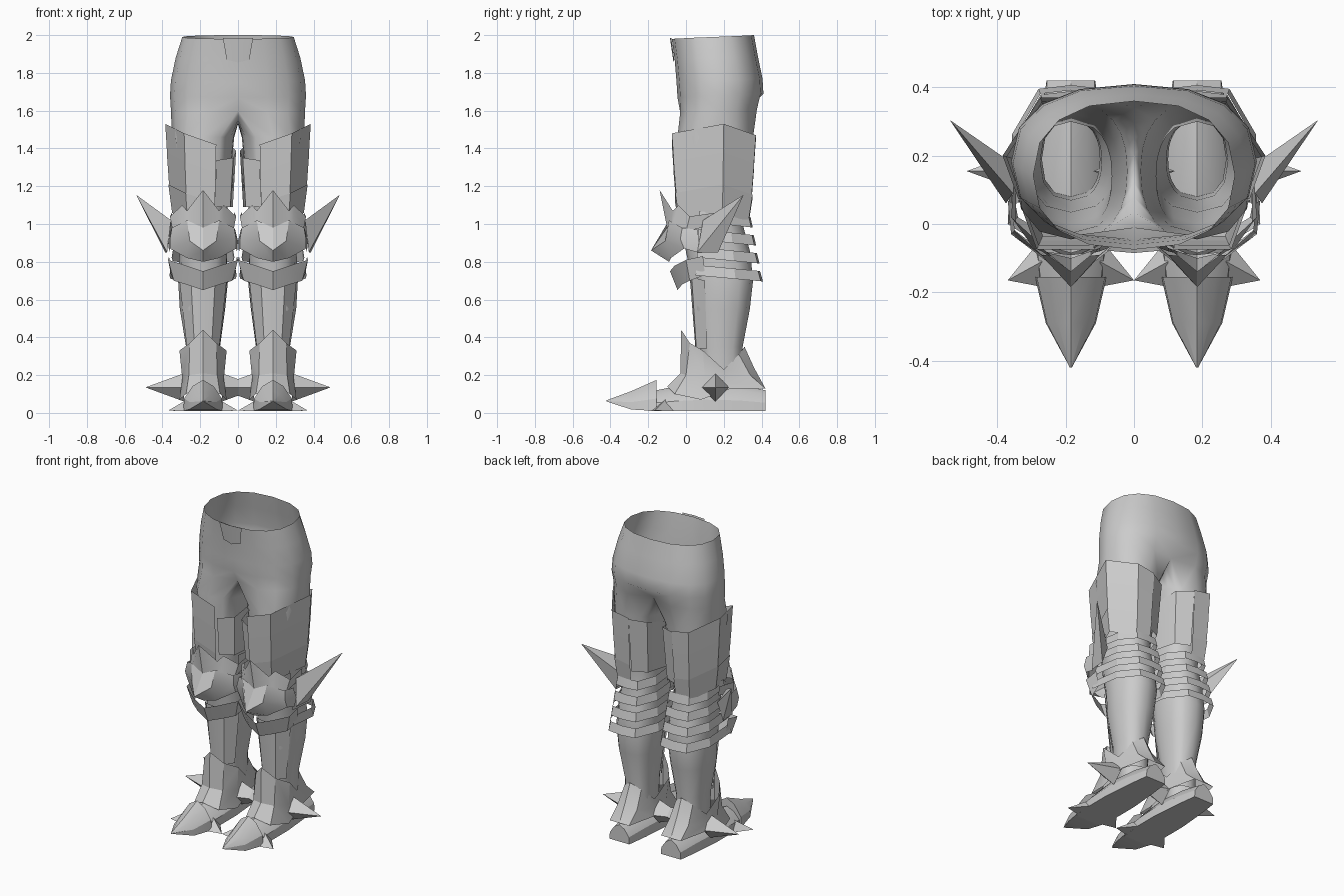
import bpy, bmesh
from math import sin, cos, radians, pi, copysign

default_cube = bpy.data.objects.get("Cube")
if default_cube:
    bpy.data.objects.remove(default_cube, do_unlink=True)

steel = bpy.data.materials.new("plain_grey")
steel.use_nodes = True
GREY = (0.6, 0.6, 0.6, 1)
steel.diffuse_color = GREY
steel.node_tree.nodes["Principled BSDF"].inputs["Base Color"].default_value = GREY

LEG_X = 0.185  # distance of each leg axis from the midline


def finish(name, bm, offset, angle, recalc):
    """Turn a left-side mesh into a mirrored pair with shading and material."""
    bmesh.ops.remove_doubles(bm, verts=bm.verts, dist=0.0005)
    bmesh.ops.translate(bm, verts=bm.verts, vec=(offset, 0, 0))
    if recalc:
        bmesh.ops.recalc_face_normals(bm, faces=bm.faces)
    mesh = bpy.data.meshes.new(name)
    bm.to_mesh(mesh)
    bm.free()
    mesh.materials.append(steel)
    obj = bpy.data.objects.new(name, mesh)
    bpy.context.collection.objects.link(obj)
    obj.modifiers.new("both_sides", "MIRROR").merge_threshold = 0.0005
    bpy.ops.object.select_all(action="DESELECT")
    bpy.context.view_layer.objects.active = obj
    obj.select_set(True)
    bpy.ops.object.shade_smooth_by_angle(angle=radians(angle))
    return obj


def both(row):
    """Extend a half row, given from the leg axis outward, to both sides."""
    return [(-x, y, z) for x, y, z in reversed(row)] + list(row[1:])


def skin(bm, rows, closed=False):
    grid = [[bm.verts.new(p) for p in row] for row in rows]
    for a, b in zip(grid, grid[1:]):
        count = min(len(a), len(b))
        for i in range(count if closed else count - 1):
            j = (i + 1) % count
            bm.faces.new((a[i], b[i], b[j], a[j]))
    return grid


def plate(name, *rows, sym=True, closed=False, caps=False, angle=25, offset=LEG_X):
    bm = bmesh.new()
    grid = skin(bm, [both(r) if sym else r for r in rows], closed)
    if caps:
        bm.faces.new(grid[0])
        bm.faces.new(grid[-1])
    return finish(name, bm, offset, angle, True)


def spike(name, base, tip):
    bm = bmesh.new()
    ring = [bm.verts.new(p) for p in base]
    apex = bm.verts.new(tip)
    for a, b in zip(ring, ring[1:] + ring[:1]):
        bm.faces.new((a, b, apex))
    bm.faces.new(ring)
    return finish(name, bm, offset=LEG_X, angle=20, recalc=True)


def squash(v):
    return copysign(abs(v) ** 0.85, v)


# Trousers: half rings around the pelvis, then full rings down the leg
def hip_ring(z, width, front, back):
    mid, depth = (front + back) / 2, (back - front) / 2
    ring = []
    for i in range(9):
        t = -pi / 2 + pi * i / 8
        x = 0 if i in (0, 8) else width * squash(cos(t))
        ring.append((x, mid + depth * squash(sin(t)), z + 0.01 * sin(t)))
    return ring


def leg_ring(z, x, y, rx, ry):
    angles = [-120 + 30 * i for i in range(9)] + [120 + 15 * i for i in range(1, 8)]
    return [(x + rx * squash(cos(radians(a))), y + ry * squash(sin(radians(a))), z)
            for a in angles]


hips = [hip_ring(*r) for r in (
    (1.99, 0.295, -0.075, 0.36), (1.88, 0.33, -0.06, 0.38), (1.76, 0.355, -0.05, 0.405),
    (1.68, 0.36, -0.045, 0.41), (1.6, 0.355, -0.045, 0.39))]
hips[-1][0], hips[-1][-1] = (0, -0.01, 1.6), (0, 0.34, 1.62)
saddle = [(0, 0.34 - 0.35 * i / 8, 1.53 + 0.08 * (i / 4 - 1) ** 2) for i in range(1, 8)]
legs = [leg_ring(*r) for r in (
    (1.46, 0.185, 0.155, 0.165, 0.2), (1.2, 0.18, 0.15, 0.135, 0.175),
    (1.0, 0.185, 0.14, 0.12, 0.16), (0.85, 0.185, 0.17, 0.125, 0.17),
    (0.7, 0.185, 0.195, 0.132, 0.16), (0.55, 0.188, 0.19, 0.12, 0.148),
    (0.35, 0.185, 0.185, 0.09, 0.115), (0.15, 0.185, 0.19, 0.085, 0.11))]
bm = bmesh.new()
skin(bm, hips)
skin(bm, [hips[-1] + saddle] + legs, closed=True)
finish("trousers", bm, offset=0, angle=60, recalc=True)

plate("fly_panel", [(0, -0.085, 1.985), (0.08, -0.078, 1.985)],
      [(0, -0.066, 1.855), (0.06, -0.062, 1.87)], sym=False, offset=0)

# Thigh guards: three overlapping plates and one inner panel
THIGH = [(-0.07, -0.075, -0.11), (0.1, -0.075, -0.05), (0.2, 0.2, 0),
         (0.09, 0.37, -0.06), (-0.03, 0.37, -0.08)]


def thigh_row(scale, z):
    return [(x * scale, 0.15 + (y - 0.15) * scale, z + dz * scale) for x, y, dz in THIGH]


for label, top, bottom, wide, narrow in (("upper", 1.53, 1.33, 1, 0.94),
                                         ("middle", 1.38, 1.15, 0.96, 0.88),
                                         ("lower", 1.21, 1.06, 0.92, 0.82)):
    plate(label + "_thigh_plate", thigh_row(wide, top), thigh_row(narrow, bottom), sym=False)

INNER = [(-0.03, 0.37), (-0.13, 0.32), (-0.175, 0.15), (-0.16, 0), (-0.07, -0.05)]
plate("inner_thigh_panel", [(x, y, 1.35 + y / 4) for x, y in INNER],
      [(x * 0.9, 0.02 + y * 0.85, 1.09) for x, y in INNER], sym=False)

# Knee armour
plate("knee_crown",
      [(0, -0.14, 1.18), (0.085, -0.07, 1.07), (0.11, -0.04, 1.1), (0.175, 0.02, 1.04), (0.165, 0.16, 1.06)],
      [(0, -0.1, 0.98), (0.085, -0.08, 1), (0.11, -0.07, 1), (0.16, 0, 0.96), (0.16, 0.16, 1)])
plate("knee_cap",
      [(0, -0.1, 0.98), (0.085, -0.09, 1.02), (0.165, -0.02, 0.98), (0.17, 0.06, 0.97)],
      [(0, -0.185, 0.86), (0.07, -0.11, 0.91), (0.175, -0.03, 0.92), (0.185, 0.07, 0.91)],
      [(0, -0.09, 0.8), (0.085, -0.08, 0.82), (0.175, -0.01, 0.87), (0.18, 0.06, 0.85)])
plate("knee_chevron",
      [(0, -0.085, 0.75), (0.09, -0.06, 0.78), (0.185, 0, 0.81), (0.18, 0.09, 0.83)],
      [(0, -0.045, 0.65), (0.09, -0.02, 0.68), (0.155, 0.02, 0.7), (0.17, 0.1, 0.73)])
spike("knee_wing", [(0.17, 0.09, 1.02), (0.19, 0.06, 0.85), (0.2, 0.17, 0.85), (0.16, 0.17, 0.96)],
      (0.355, 0.305, 1.155))

# Straps behind the knee
STRAP = [(0, 0.24), (0.085, 0.23), (0.155, 0.11), (0.16, -0.08)]
for i in range(4):
    size, z = 0.84 + 0.07 * i, 1.03 - 0.095 * i
    plate("knee_strap_%d" % (i + 1),
          [(x * size, 0.14 + y * size, z + 0.03 - y * 0.1) for x, y in STRAP],
          [(x * size * 1.06, 0.14 + y * size * 1.06, z - 0.025 - y * 0.1) for x, y in STRAP])

# Shin plate
plate("shin_plate", [(0, 0.02, 0.72), (0.065, 0.03, 0.72), (0.125, 0.1, 0.7)],
      [(0, 0.05, 0.34), (0.045, 0.055, 0.34), (0.085, 0.11, 0.34)])

# Boot cuff, front to heel
plate("boot_cuff",
      [(0, -0.025, 0.44), (0.07, 0.02, 0.37), (0.125, 0.09, 0.33), (0.1, 0.2, 0.23), (0.06, 0.28, 0.31), (0, 0.31, 0.35)],
      [(0, -0.03, 0.21), (0.075, 0, 0.2), (0.11, 0.1, 0.18), (0.1, 0.2, 0.17), (0.07, 0.34, 0.2), (0, 0.36, 0.24)],
      [(0, -0.1, 0.14), (0.09, -0.06, 0.1), (0.125, 0.08, 0.07), (0.11, 0.24, 0.13), (0.07, 0.42, 0.13), (0, 0.42, 0.13)])


# Foot and pointed toe cap
def foot_section(y, width, top, sole=0.01):
    rise = top - sole
    half = [(0, y, top), (width * 0.55, y, sole + rise * 0.8),
            (width, y, sole + rise * 0.4), (width * 1.05, y, sole)]
    return both(half)


plate("foot", *[foot_section(*s) for s in (
    (0.42, 0.068, 0.12), (0.28, 0.085, 0.15), (0.1, 0.1, 0.16), (-0.06, 0.1, 0.14), (-0.2, 0.085, 0.11))],
    sym=False, closed=True, caps=True)
plate("toe_cap", *[foot_section(*s) for s in (
    (-0.155, 0.1, 0.175), (-0.29, 0.07, 0.115, 0.018), (-0.42, 0.003, 0.067, 0.06))],
    sym=False, closed=True, caps=True)

# Spikes on the ankle and beside the toes
for label, side in (("outer", 1), ("inner", -1)):
    spike(label + "_ankle_spike",
          [(side * 0.1, 0.155 + 0.075 * cos(k * pi / 2), 0.135 + 0.075 * sin(k * pi / 2)) for k in range(4)],
          (side * 0.305, 0.155, 0.135))
    spike(label + "_toe_spike",
          [(side * 0.1, -0.06, 0.01), (side * 0.085, -0.11, 0.07), (side * 0.08, -0.185, 0.01)],
          (side * 0.185, -0.165, 0.012))
